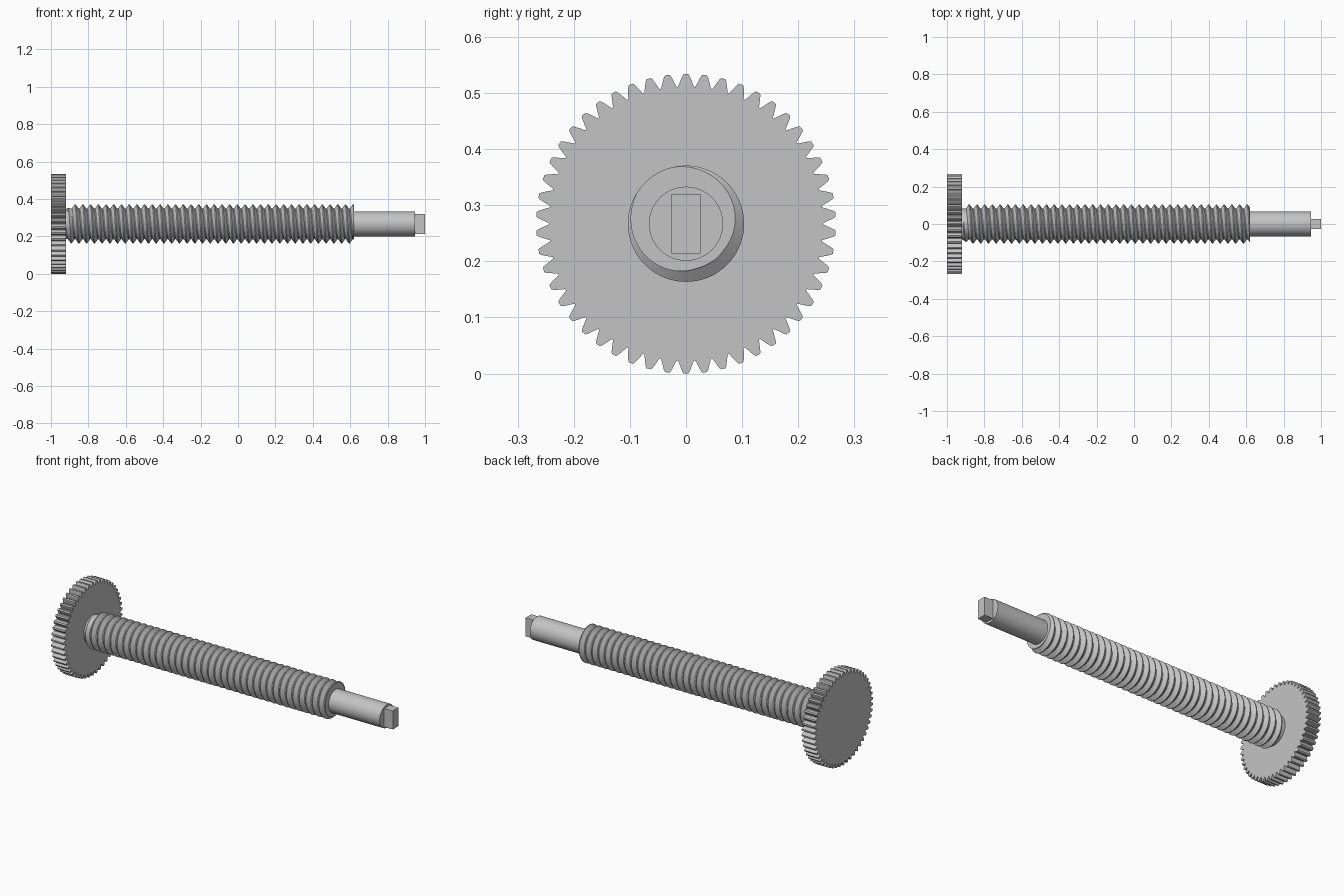
import bpy, bmesh
from math import sin, cos, pi, radians, floor, ceil

cube = bpy.data.objects.get("Cube")
if cube:
    bpy.data.objects.remove(cube, do_unlink=True)

AXIS_Z = 0.267

steel = bpy.data.materials.new("grey_steel")
steel.use_nodes = True
GREY = (0.55, 0.55, 0.55, 1)
steel.diffuse_color = GREY
steel.node_tree.nodes["Principled BSDF"].inputs["Base Color"].default_value = GREY


def finish(name, bm):
    """Turn a bmesh built along the x axis into a smooth-by-angle object."""
    bmesh.ops.recalc_face_normals(bm, faces=bm.faces)
    mesh = bpy.data.meshes.new(name)
    bm.to_mesh(mesh)
    bm.free()
    mesh.materials.append(steel)
    obj = bpy.data.objects.new(name, mesh)
    obj.location.z = AXIS_Z
    bpy.context.collection.objects.link(obj)
    bpy.ops.object.select_all(action='DESELECT')
    obj.select_set(True)
    bpy.context.view_layer.objects.active = obj
    bpy.ops.object.shade_smooth_by_angle(angle=radians(25))
    return obj


def prism(name, outline, x0, x1):
    """Extrude a (y, z) outline along x."""
    bm = bmesh.new()
    a = [bm.verts.new((x0, y, z)) for y, z in outline]
    b = [bm.verts.new((x1, y, z)) for y, z in outline]
    bm.faces.new(a)
    bm.faces.new(b)
    n = len(a)
    for i in range(n):
        j = (i + 1) % n
        bm.faces.new((a[i], a[j], b[j], b[i]))
    return finish(name, bm)


# Gear wheel: (radius, half width) points of one tooth, repeated around
TEETH = 50
half_tooth = [(0.2445, 0.0140), (0.258, 0.0088), (0.264, 0.0062), (0.267, 0.0040)]
tooth = [(r, -w) for r, w in half_tooth] + [(r, w) for r, w in reversed(half_tooth)]
outline = []
for t in range(TEETH):
    for r, w in tooth:
        ang = 2 * pi * t / TEETH + w / r
        outline.append((r * sin(ang), r * cos(ang)))
prism("gear_wheel", outline, -1.0, -0.92)

# Plain shaft end and flat drive tip
circle = [(0.066 * cos(2 * pi * i / 64), 0.066 * sin(2 * pi * i / 64)) for i in range(64)]
prism("shaft_end", circle, 0.60, 0.945)
prism("drive_tip", [(-0.026, -0.053), (0.026, -0.053), (0.026, 0.053), (-0.026, 0.053)],
      0.94, 1.0)

# Screw thread: a helical V profile swept around the axis, trimmed at both ends
X0, X1 = -0.925, 0.62
PITCH, STEPS = 0.0413, 64
ROOT, CREST = 0.082, 0.1036
PHASE = radians(-55)
profile = [(-0.06, ROOT), (0.06, ROOT), (0.44, CREST), (0.56, CREST)]

bm = bmesh.new()
first = -(ceil((X1 - X0) / PITCH) + 2) * STEPS
rows = []
for i in range(first, 3 * STEPS):
    ang = PHASE + 2 * pi * i / STEPS
    row = []
    for offset, r in profile:
        x = X1 + PITCH * (i / STEPS + offset)
        # the crest fades into a plain collar beside the gear
        fade = min(1, max(0, (x - X0 - 0.012) / 0.02))
        r = ROOT + (r - ROOT) * fade
        row.append(bm.verts.new((x, r * cos(ang), r * sin(ang))))
    rows.append(row)
for i in range(len(rows) - STEPS - 1):
    a = rows[i] + [rows[i + STEPS][0]]
    b = rows[i + 1] + [rows[i + STEPS + 1][0]]
    for k in range(len(profile)):
        bm.faces.new((a[k], a[k + 1], b[k + 1], b[k]))
for x, side in ((X0, -1), (X1, 1)):
    cut = bmesh.ops.bisect_plane(bm, geom=bm.verts[:] + bm.edges[:] + bm.faces[:],
                                 dist=1e-6, plane_co=(x, 0, 0), plane_no=(side, 0, 0),
                                 clear_outer=True)
loose = [v for v in bm.verts if not v.link_faces]
bmesh.ops.delete(bm, geom=loose, context='VERTS')
bmesh.ops.remove_doubles(bm, verts=bm.verts[:], dist=1e-5)
rim = [e for e in bm.edges if e.is_boundary]
bmesh.ops.holes_fill(bm, edges=rim, sides=0)
finish("screw_thread", bm)
